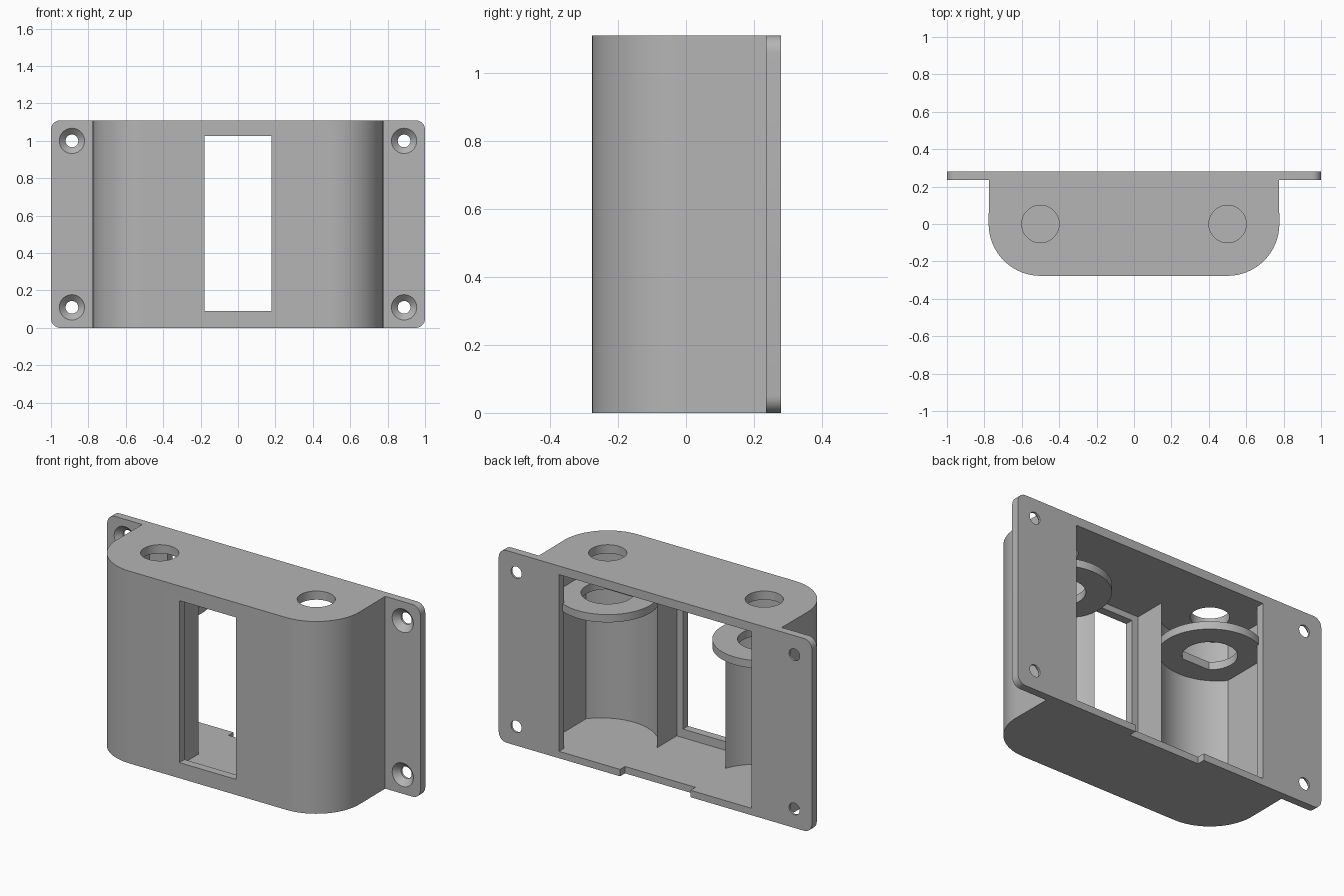
import bpy, bmesh
from math import sin, cos, pi, radians, asin, sqrt, atan2

if "Cube" in bpy.data.objects:
    bpy.data.objects.remove(bpy.data.objects["Cube"], do_unlink=True)

grey = bpy.data.materials.new("plain grey")
grey.use_nodes = True
grey.diffuse_color = (0.46, 0.46, 0.46, 1)
grey.node_tree.nodes["Principled BSDF"].inputs["Base Color"].default_value = grey.diffuse_color

HEIGHT, BACK, WALL = 1.11, 0.28, 0.045
POST_X = 0.5


def arc(cx, cy, r, start, end, steps=24):
    return [(cx + r * cos(start + (end - start) * i / steps),
             cy + r * sin(start + (end - start) * i / steps)) for i in range(steps + 1)]


def circle(cx, cy, r, steps=48):
    return arc(cx, cy, r, 0, 2 * pi, steps)[:-1]


def rect(x0, y0, x1, y1):
    return [(x0, y0), (x1, y0), (x1, y1), (x0, y1)]


def mirrored(half):
    """Close a half outline by mirroring it across x = 0."""
    return half + [(-x, y) for x, y in reversed(half)]


def prism(name, low, lo, hi, axis="Z", high=None):
    """Solid between an outline at lo and an outline at hi, along Z or Y."""
    bm = bmesh.new()
    place = (lambda p, t: (p[0], p[1], t)) if axis == "Z" else (lambda p, t: (p[0], t, p[1]))
    a = [bm.verts.new(place(p, lo)) for p in low]
    b = [bm.verts.new(place(p, hi)) for p in (high or low)]
    bm.faces.new(a)
    bm.faces.new(b[::-1])
    for i in range(len(a)):
        j = (i + 1) % len(a)
        bm.faces.new((a[i], b[i], b[j], a[j]))
    bmesh.ops.recalc_face_normals(bm, faces=bm.faces)
    mesh = bpy.data.meshes.new(name)
    bm.to_mesh(mesh)
    bm.free()
    mesh.materials.append(grey)
    obj = bpy.data.objects.new(name, mesh)
    bpy.context.collection.objects.link(obj)
    return obj


def activate(obj):
    bpy.ops.object.select_all(action="DESELECT")
    obj.select_set(True)
    bpy.context.view_layer.objects.active = obj


def cut(obj, *cutters):
    activate(obj)
    for cutter in cutters:
        cutter.hide_render = True
        mod = obj.modifiers.new("cut", "BOOLEAN")
        mod.operation, mod.solver, mod.object = "DIFFERENCE", "EXACT", cutter
        bpy.ops.object.modifier_apply(modifier=mod.name)
        bpy.data.objects.remove(cutter, do_unlink=True)


def finish(obj):
    activate(obj)
    bpy.ops.object.shade_smooth_by_angle(angle=radians(30))


# Housing: flat back, rounded front corners
housing = prism("housing", mirrored([(0.775, BACK)] + arc(POST_X, 0, 0.277, 0, -pi / 2)), 0, HEIGHT)

# Hollow inside: rear opening, two round bays and the channel behind the window
bay_y, bay_r, side, channel = 0.06, 0.3, 0.73, 0.22
dx_out, dx_in = side - POST_X, POST_X - channel
start = atan2(-sqrt(bay_r ** 2 - dx_out ** 2), dx_out)
end = -pi + asin(sqrt(bay_r ** 2 - dx_in ** 2) / bay_r)
hollow = prism("hollow_cutter", mirrored(
    [(0.615, 0.4), (0.615, BACK - WALL), (side, BACK - WALL)]
    + arc(POST_X, bay_y, bay_r, start, end, 32) + [(channel, -0.23)]), 0.04, 1.06)

# Front window, cable notch and the two round holes in the top
window = prism("window_cutter", rect(-0.18, 0.09, 0.18, 1.025), -0.4, 0, "Y")
notch = prism("notch_cutter", rect(-0.225, BACK - WALL, 0.225, 0.4), -0.1, 0.1)
top_holes = [prism("top_hole_cutter", circle(s * POST_X, 0, 0.1), 1.0, 1.2) for s in (-1, 1)]
cut(housing, hollow, window, notch, *top_holes)
finish(housing)

for s, label in ((1, "left"), (-1, "right")):
    # Inner shelf disc with a flat-sided hole
    shelf = prism(label + "_shelf", circle(s * POST_X, 0, 0.272, 64), 0.835, 0.88)
    flat = asin(0.11 / 0.14)
    cut(shelf, prism("shelf_hole_cutter", arc(s * POST_X, 0, 0.14, -flat, pi + flat, 40), 0.7, 1.0))
    finish(shelf)

    # Mounting flange with rounded outer corners and countersunk screw holes
    r = 0.05
    outline = ([(0.775, 0)] + arc(1 - r, r, r, -pi / 2, 0, 8)
               + arc(1 - r, HEIGHT - r, r, 0, pi / 2, 8) + [(0.775, HEIGHT)])
    flange = prism(label + "_flange", [(s * x, z) for x, z in outline], BACK - WALL, BACK, "Y")
    for z in (0.11, 1.0):
        x = s * 0.888
        cut(flange,
            prism("screw_cutter", circle(x, z, 0.034, 32), 0.1, 0.4, "Y"),
            prism("sink_cutter", circle(x, z, 0.078, 32), 0.225, 0.268, "Y", circle(x, z, 0.034, 32)))
    finish(flange)
